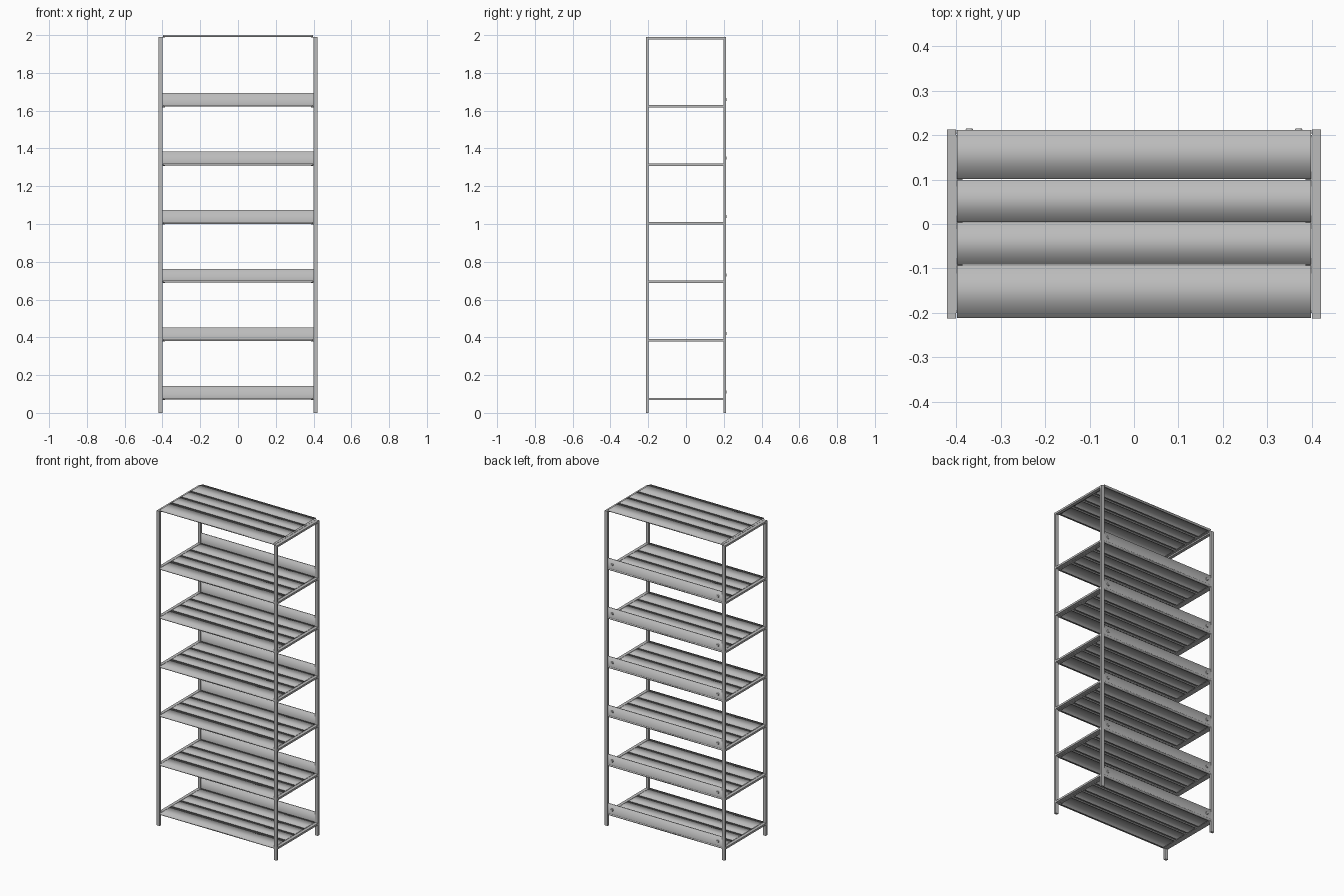
import bpy, bmesh
from mathutils import Matrix

cube = bpy.data.objects.get("Cube")
if cube:
    bpy.data.objects.remove(cube, do_unlink=True)

steel = bpy.data.materials.new("grey steel")
steel.use_nodes = True
GREY = (0.5, 0.5, 0.5, 1)
steel.diffuse_color = GREY
steel.node_tree.nodes["Principled BSDF"].inputs["Base Color"].default_value = GREY


def finish(name, bm, smooth=False):
    mesh = bpy.data.meshes.new(name)
    bm.to_mesh(mesh)
    bm.free()
    mesh.materials.append(steel)
    for face in mesh.polygons:
        face.use_smooth = smooth
    obj = bpy.data.objects.new(name, mesh)
    bpy.context.collection.objects.link(obj)
    return obj


def box(name, x, y, z):
    """Box from (low, high) ranges."""
    bm = bmesh.new()
    bmesh.ops.create_cube(bm, size=1)
    for v in bm.verts:
        for i, (lo, hi) in enumerate((x, y, z)):
            v.co[i] = lo if v.co[i] < 0 else hi
    return finish(name, bm)


def add_sheet(bm, profile, half):
    """Folded sheet: a y-z profile swept along x."""
    rows = [[bm.verts.new((s * half, y, z)) for y, z in profile] for s in (-1, 1)]
    for i in range(len(profile) - 1):
        bm.faces.new((rows[0][i], rows[1][i], rows[1][i + 1], rows[0][i + 1]))


LEVELS = [0.08 + 0.31 * i for i in range(6)] + [2.0]
SEAMS = [-0.212, -0.092, 0.004, 0.1, 0.212]
FOLD, RETURN, GAP = 0.009, 0.012, 0.001

# Uprights
for sx, side in ((1, "left"), (-1, "right")):
    for sy, end in ((-1, "front"), (1, "back")):
        box(f"{side}_{end}_post", sorted((sx * 0.4, sx * 0.42)),
            sorted((sy * 0.198, sy * 0.212)), (0, 1.99))

for n, z in enumerate(LEVELS):
    top = z == LEVELS[-1]
    # Shelf deck of four folded planks
    bm = bmesh.new()
    for a, b in zip(SEAMS, SEAMS[1:]):
        a, b = a + GAP, b - GAP
        add_sheet(bm, [(a + RETURN, z - FOLD), (a, z - FOLD), (a, z),
                       (b, z), (b, z - FOLD), (b - RETURN, z - FOLD)], 0.398)
    finish(f"shelf_deck_{n}", bm, True)

    # Side rails carrying the deck
    rail_top = 1.99 if top else z
    for sx, side in ((1, "left"), (-1, "right")):
        box(f"{side}_rail_{n}", sorted((sx * 0.4, sx * 0.42)), (-0.212, 0.212),
            (rail_top - 0.012, rail_top))
        box(f"{side}_deck_support_{n}", sorted((sx * 0.386, sx * 0.4)), (-0.2, 0.2),
            (z - 0.013, z - 0.009))

    if top:
        continue
    # Back lip with a folded top edge and its two fixing buttons
    bm = bmesh.new()
    add_sheet(bm, [(0.203, z), (0.203, z + 0.063), (0.21, z + 0.063), (0.21, z - 0.008)][::-1], 0.4)
    bmesh.ops.recalc_face_normals(bm, faces=bm.faces)
    finish(f"back_lip_{n}", bm, True)
    bm = bmesh.new()
    for x in (-0.37, 0.37):
        bmesh.ops.create_cone(bm, cap_ends=True, segments=12, radius1=0.01, radius2=0.007,
                              depth=0.006, matrix=Matrix.Translation((x, 0.212, z + 0.03))
                              @ Matrix.Rotation(-1.5708, 4, "X"))
    finish(f"lip_buttons_{n}", bm)
